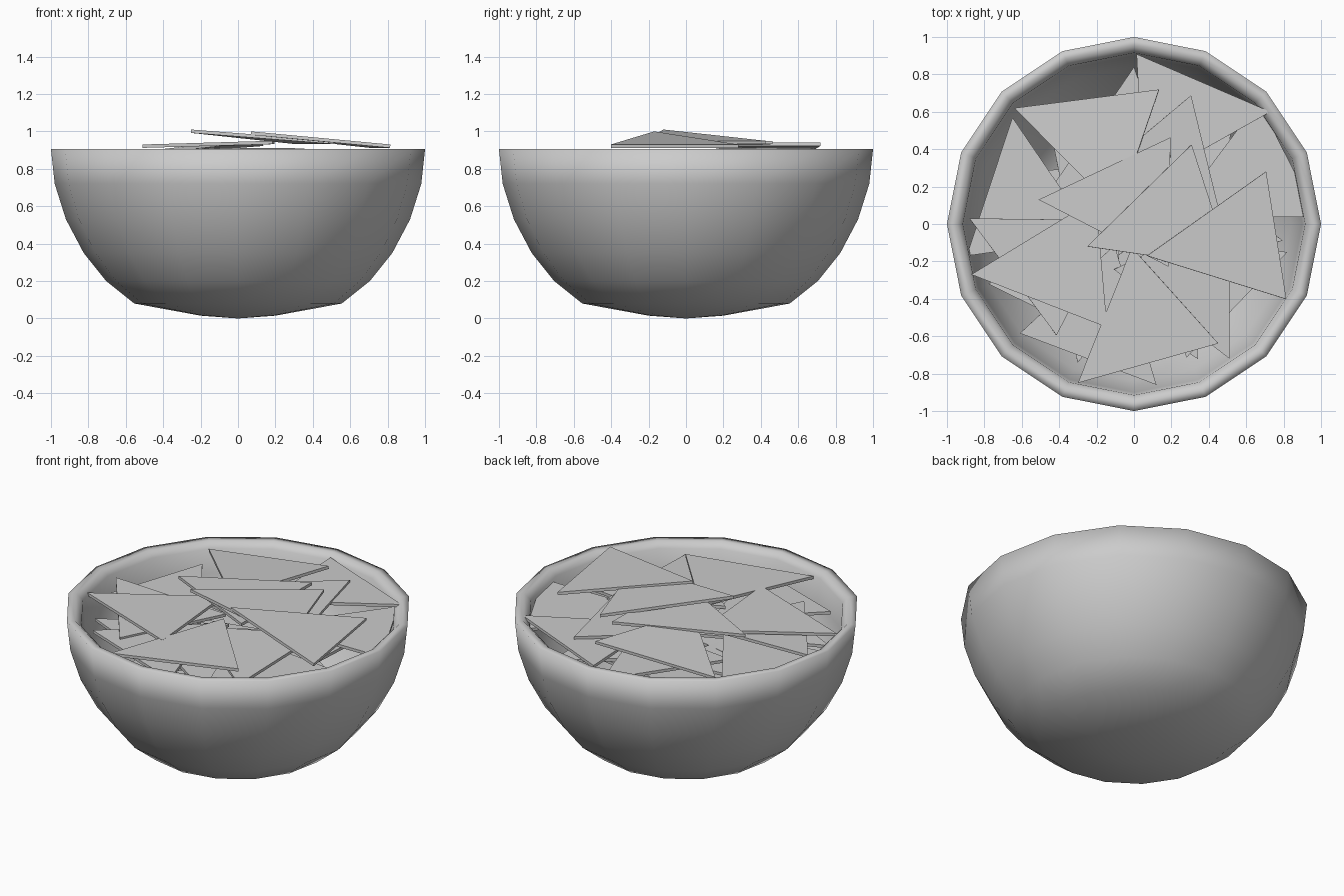
import bpy, bmesh, math, random
from mathutils import Vector

if "Cube" in bpy.data.objects:
    bpy.data.objects.remove(bpy.data.objects["Cube"])

random.seed(4)
SIDES = 16


def new_object(name, bm):
    bmesh.ops.recalc_face_normals(bm, faces=bm.faces)
    mesh = bpy.data.meshes.new(name)
    bm.to_mesh(mesh)
    bm.free()
    obj = bpy.data.objects.new(name, mesh)
    bpy.context.collection.objects.link(obj)
    return obj


# Bowl: one closed profile (outside, rim, inside) turned in 16 steps
profile = [(0, 0), (0.2, 0.015), (0.555, 0.08), (0.705, 0.2),
           (0.825, 0.35), (0.92, 0.53), (0.98, 0.72), (1, 0.905),
           (0.95, 0.905), (0.915, 0.87), (0.9, 0.72), (0.84, 0.55),
           (0.63, 0.25), (0.5, 0.15), (0, 0.09)]
bm = bmesh.new()
verts = [bm.verts.new((r, 0, z)) for r, z in profile]
edges = [bm.edges.new(pair) for pair in zip(verts, verts[1:])]
bmesh.ops.spin(bm, geom=verts + edges, cent=(0, 0, 0), axis=(0, 0, 1),
               angle=math.tau, steps=SIDES)
bmesh.ops.remove_doubles(bm, verts=bm.verts, dist=0.001)
for face in bm.faces:
    face.smooth = True
new_object("bowl", bm)


def chip(x, y, z, heading, rise, side=0.78, spread=26.3, thick=0.018):
    """Triangular chip: tip position, direction to its base, base rise."""
    top = [Vector((x, y, z))]
    for s in (-spread, spread):
        a = math.radians(heading + s)
        top.append(Vector((x + side * math.cos(a), y + side * math.sin(a), z + rise)))
    n = (top[1] - top[0]).cross(top[2] - top[0]).normalized()
    bm = bmesh.new()
    a = [bm.verts.new(p) for p in top]
    b = [bm.verts.new(p - n * thick) for p in top]
    bm.faces.new(a)
    bm.faces.new(b[::-1])
    for i in range(3):
        j = (i + 1) % 3
        bm.faces.new((a[i], b[i], b[j], a[j]))
    new_object("chip", bm)


# Visible chips, uppermost first
for c in [(-0.25, -0.12, 1.01, 18, -0.06), (0.07, -0.17, 1.0, 9, -0.07),
          (-0.51, 0.13, 0.93, -1, 0.02), (-0.64, 0.62, 0.88, -19, 0.06),
          (0.73, 0.6, 0.9, 183, -0.01), (0.49, -0.07, 0.9, 130, 0.01),
          (-0.87, -0.27, 0.88, 5, 0), (-0.3, -0.85, 0.87, 42, 0.02),
          (0.2, 0.03, 0.85, 27, 0), (-0.65, 0.57, 0.8, 278, 0),
          (-0.88, 0.03, 0.86, -27, -0.02), (0.12, -0.86, 0.82, 133, 0.01),
          (0.51, -0.72, 0.84, 116, 0.02), (0, 0.84, 0.78, 262, 0),
          (0.82, -0.15, 0.78, 200, 0), (-0.78, -0.32, 0.76, 0, 0.02)]:
    chip(*c)

# Chips buried lower in the bowl, in shrinking rings with tips outward
for level in range(4):
    count = 6 - level
    for k in range(count):
        a = 360 * (k + random.uniform(-0.2, 0.2)) / count
        r = 0.8 - 0.11 * level
        chip(r * math.cos(math.radians(a)), r * math.sin(math.radians(a)),
             0.68 - 0.12 * level + random.uniform(-0.03, 0.03),
             a + 180 + random.uniform(-15, 15), random.uniform(-0.03, 0.03))
